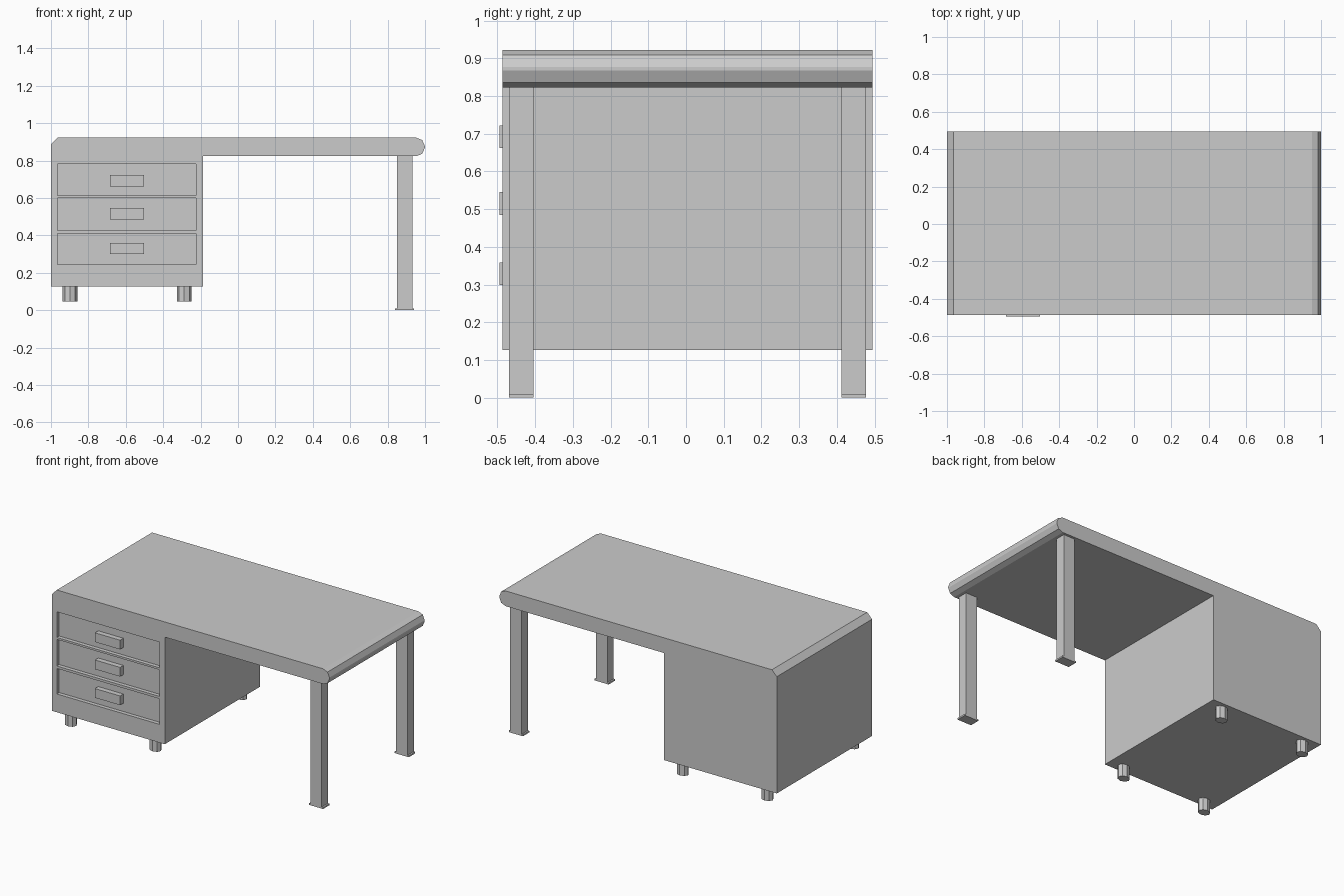
import bpy
import bmesh
from mathutils import Matrix

if "Cube" in bpy.data.objects:
    bpy.data.objects.remove(bpy.data.objects["Cube"], do_unlink=True)

FRONT, BACK = -0.486, 0.494
RECESS = 0.025

grey = bpy.data.materials.new("plain grey")
grey.use_nodes = True
grey.diffuse_color = (0.6, 0.6, 0.6, 1)
grey.node_tree.nodes["Principled BSDF"].inputs["Base Color"].default_value = (0.6, 0.6, 0.6, 1)


def finish(name, bm):
    bmesh.ops.recalc_face_normals(bm, faces=bm.faces)
    mesh = bpy.data.meshes.new(name)
    bm.to_mesh(mesh)
    bm.free()
    mesh.materials.append(grey)
    obj = bpy.data.objects.new(name, mesh)
    bpy.context.collection.objects.link(obj)
    return obj


def box(name, x, y, z):
    bm = bmesh.new()
    bmesh.ops.create_cube(bm, size=1)
    for v in bm.verts:
        for i, (lo, hi) in enumerate((x, y, z)):
            v.co[i] = lo if v.co[i] < 0 else hi
    return finish(name, bm)


# Desk body: one side profile running through desktop and drawer pedestal
profile = [(-1, 0.126), (-0.187, 0.126), (-0.187, 0.823), (0.953, 0.823),
           (0.985, 0.836), (0.999, 0.868), (0.999, 0.877), (0.985, 0.909),
           (0.953, 0.922), (-0.965, 0.922), (-1, 0.886)]
bm = bmesh.new()
face = bm.faces.new([bm.verts.new((x, FRONT, z)) for x, z in profile])
side = bmesh.ops.extrude_face_region(bm, geom=[face])
moved = [v for v in side["geom"] if isinstance(v, bmesh.types.BMVert)]
bmesh.ops.translate(bm, verts=moved, vec=(0, BACK - FRONT, 0))
body = finish("desk_body", bm)

# Drawers: a shallow recess with a block handle in each
drawers = [("top", 0.613, 0.780, 0.692), ("middle", 0.427, 0.600, 0.515),
           ("bottom", 0.245, 0.411, 0.329)]
for name, low, high, grip in drawers:
    cutter = box(name + "_cutter", (-0.965, -0.225), (FRONT - 0.1, FRONT + RECESS), (low, high))
    cutter.hide_render = True
    cut = body.modifiers.new(name + "_recess", "BOOLEAN")
    cut.operation = "DIFFERENCE"
    cut.solver = "EXACT"
    cut.object = cutter
    bpy.context.view_layer.objects.active = body
    bpy.ops.object.modifier_apply(modifier=cut.name)
    bpy.data.objects.remove(cutter, do_unlink=True)
    box(name + "_drawer_handle", (-0.684, -0.503), (FRONT - 0.009, FRONT + RECESS),
        (grip - 0.03, grip + 0.03))

for end, y in (("front", -0.437), ("back", 0.445)):
    # Square leg on a slightly wider foot plate
    depth = (y - 0.033, y + 0.033)
    box(end + "_leg", (0.85, 0.932), depth, (0.01, 0.823))
    box(end + "_leg_foot", (0.84, 0.942), depth, (0, 0.01))
    # Short faceted pedestal feet
    for hand, x in (("right", -0.898), ("left", -0.288)):
        bm = bmesh.new()
        bmesh.ops.create_cone(bm, cap_ends=True, segments=8, radius1=1, radius2=1, depth=1,
                              matrix=Matrix.Translation((x, y, 0.0865))
                              @ Matrix.Diagonal((0.039, 0.031, 0.081, 1)))
        finish(f"{end}_{hand}_pedestal_foot", bm)
